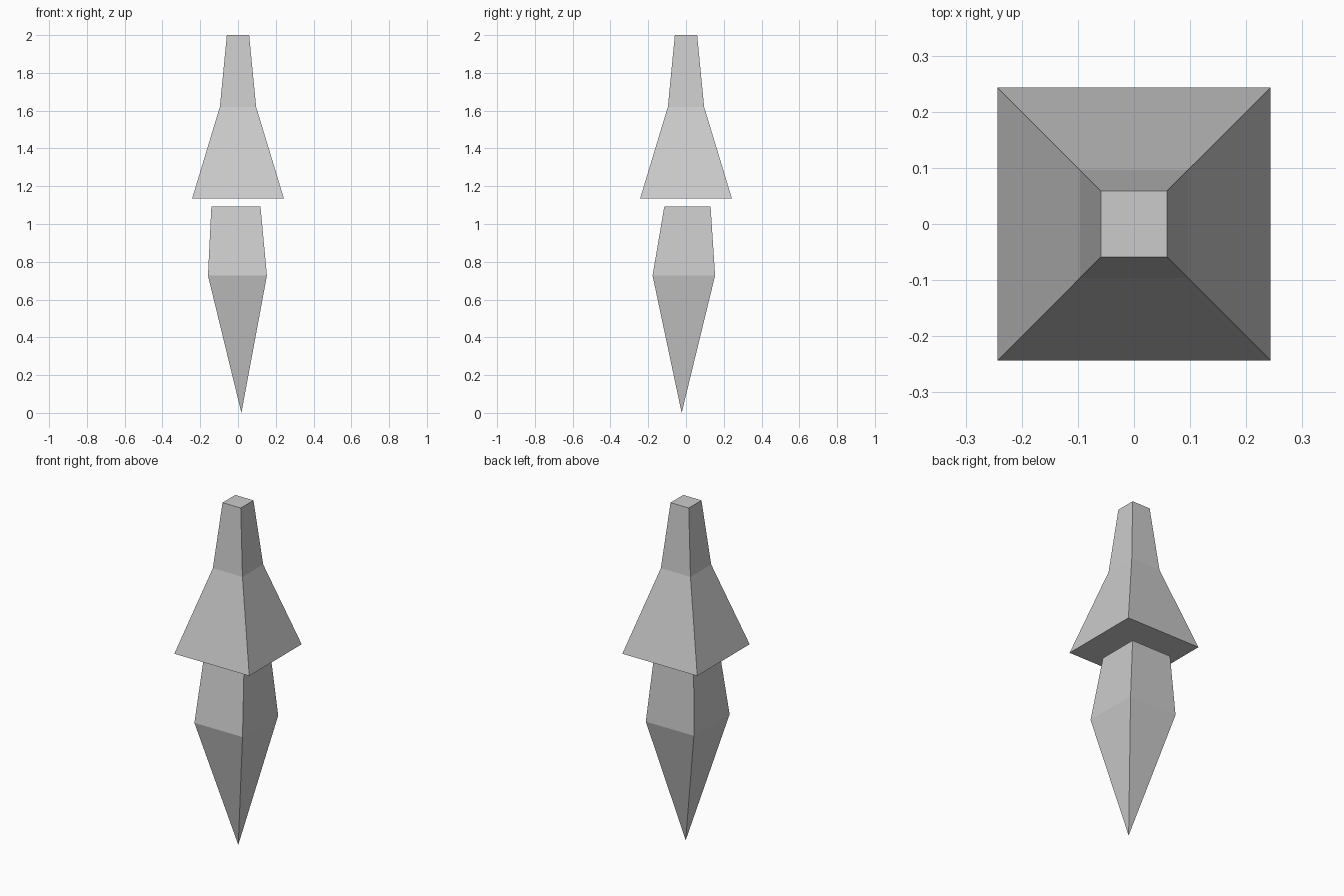
import bpy
import bmesh

if "Cube" in bpy.data.objects:
    bpy.data.objects.remove(bpy.data.objects["Cube"])

grey = bpy.data.materials.new("light grey")
grey.diffuse_color = (0.6, 0.6, 0.6, 1)
grey.use_nodes = True
grey.node_tree.nodes["Principled BSDF"].inputs["Base Color"].default_value = grey.diffuse_color


def square_loft(name, rings, tip=None):
    """Loft four-sided rings (z, x0, x1, y0, y1), listed top down, to an optional point."""
    bm = bmesh.new()
    loops = [[bm.verts.new(p) for p in ((x0, y0, z), (x1, y0, z), (x1, y1, z), (x0, y1, z))]
             for z, x0, x1, y0, y1 in rings]
    bm.faces.new(loops[0])
    for a, b in zip(loops, loops[1:]):
        for i in range(4):
            j = (i + 1) % 4
            bm.faces.new((a[i], b[i], b[j], a[j]))
    if tip:
        point = bm.verts.new(tip)
        for i in range(4):
            bm.faces.new((loops[-1][i], point, loops[-1][(i + 1) % 4]))
    else:
        bm.faces.new(loops[-1][::-1])
    bmesh.ops.recalc_face_normals(bm, faces=bm.faces)
    mesh = bpy.data.meshes.new(name)
    bm.to_mesh(mesh)
    bm.free()
    mesh.materials.append(grey)
    obj = bpy.data.objects.new(name, mesh)
    bpy.context.collection.objects.link(obj)
    return obj


# Flared upper piece with a flat underside
square_loft("flared_cap", [(z, -h, h, -h, h) for z, h in
                           ((2.0, 0.059), (1.62, 0.096), (1.135, 0.243))])

# Slightly lopsided lower spike, floating just beneath the cap
square_loft("lower_spike", [(1.092, -0.141, 0.119, -0.115, 0.13),
                            (0.727, -0.159, 0.153, -0.177, 0.154)],
            tip=(0.018, -0.023, 0.0))
